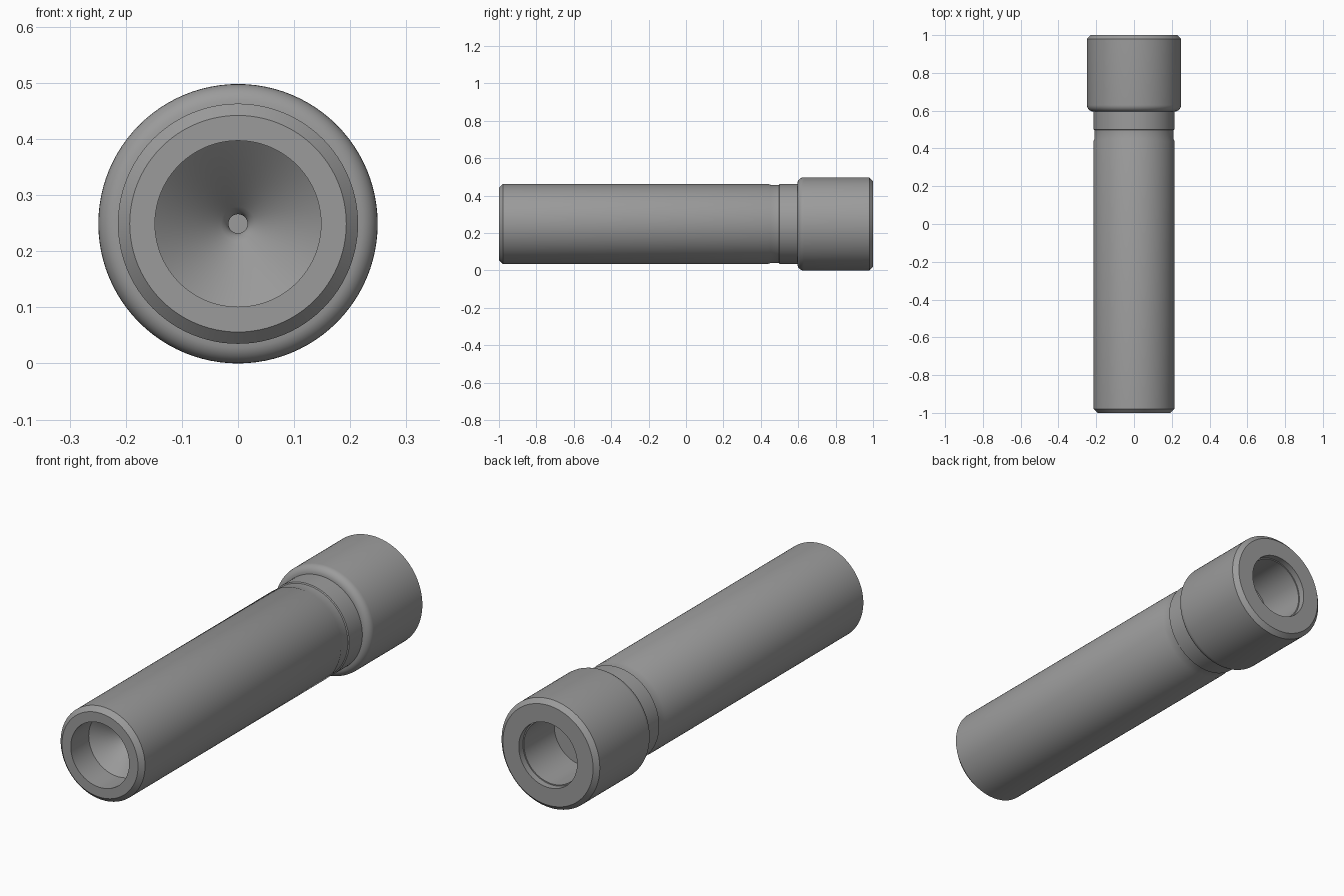
import bpy, bmesh
from math import sin, cos, pi, radians

if "Cube" in bpy.data.objects:
    bpy.data.objects.remove(bpy.data.objects["Cube"])

SEG = 96
CZ = 0.249

# Dark grey finish
grey = bpy.data.materials.new("dark_grey")
grey.diffuse_color = (0.33, 0.33, 0.33, 1)
grey.use_nodes = True
grey.node_tree.nodes["Principled BSDF"].inputs["Base Color"].default_value = grey.diffuse_color


def arc(r, y, rad, a0, a1, n=8):
    """Profile points on an arc centred at radius r, position y."""
    return [(r + rad * cos(radians(a0 + (a1 - a0) * i / (n - 1))),
             y + rad * sin(radians(a0 + (a1 - a0) * i / (n - 1)))) for i in range(n)]


def lathe(name, profile):
    """Revolve (radius, y) points around the lengthwise axis."""
    bm = bmesh.new()
    rings = []
    for r, y in profile:
        if r == 0:
            rings.append([bm.verts.new((0, y, CZ))] * SEG)
        else:
            rings.append([bm.verts.new((r * cos(2 * pi * j / SEG), y,
                                        CZ + r * sin(2 * pi * j / SEG))) for j in range(SEG)])
    for a, b in zip(rings, rings[1:]):
        for j in range(SEG):
            k = (j + 1) % SEG
            bm.faces.new(dict.fromkeys((a[j], b[j], b[k], a[k])))
    mesh = bpy.data.meshes.new(name)
    bm.to_mesh(mesh)
    bm.free()
    mesh.materials.append(grey)
    ob = bpy.data.objects.new(name, mesh)
    bpy.context.collection.objects.link(ob)
    bpy.ops.object.select_all(action='DESELECT')
    ob.select_set(True)
    bpy.context.view_layer.objects.active = ob
    bpy.ops.object.shade_smooth_by_angle(angle=radians(30))
    return ob


# Barrel: conical recess in the front, chamfered rim, shallow groove and neck
lathe("barrel", [(0, -0.72), (0.017, -0.72), (0.017, -0.745), (0.019, -0.752), (0.023, -0.759),
                 (0.03, -0.767), (0.148, -0.87), (0.148, -1), (0.193, -1), (0.214, -0.979),
                 (0.214, 0.44), (0.209, 0.452), (0.209, 0.497), (0.214, 0.5), (0.214, 0.595)])

# Wider head: rounded shoulder, chamfered rim and a stepped bore in the back
lathe("head", arc(0.214, 0.63, 0.035, -90, 0) +
      [(0.249, 0.98), (0.229, 1), (0.148, 1), (0.148, 0.97), (0.143, 0.97),
       (0.143, 0.75), (0, 0.75)])
